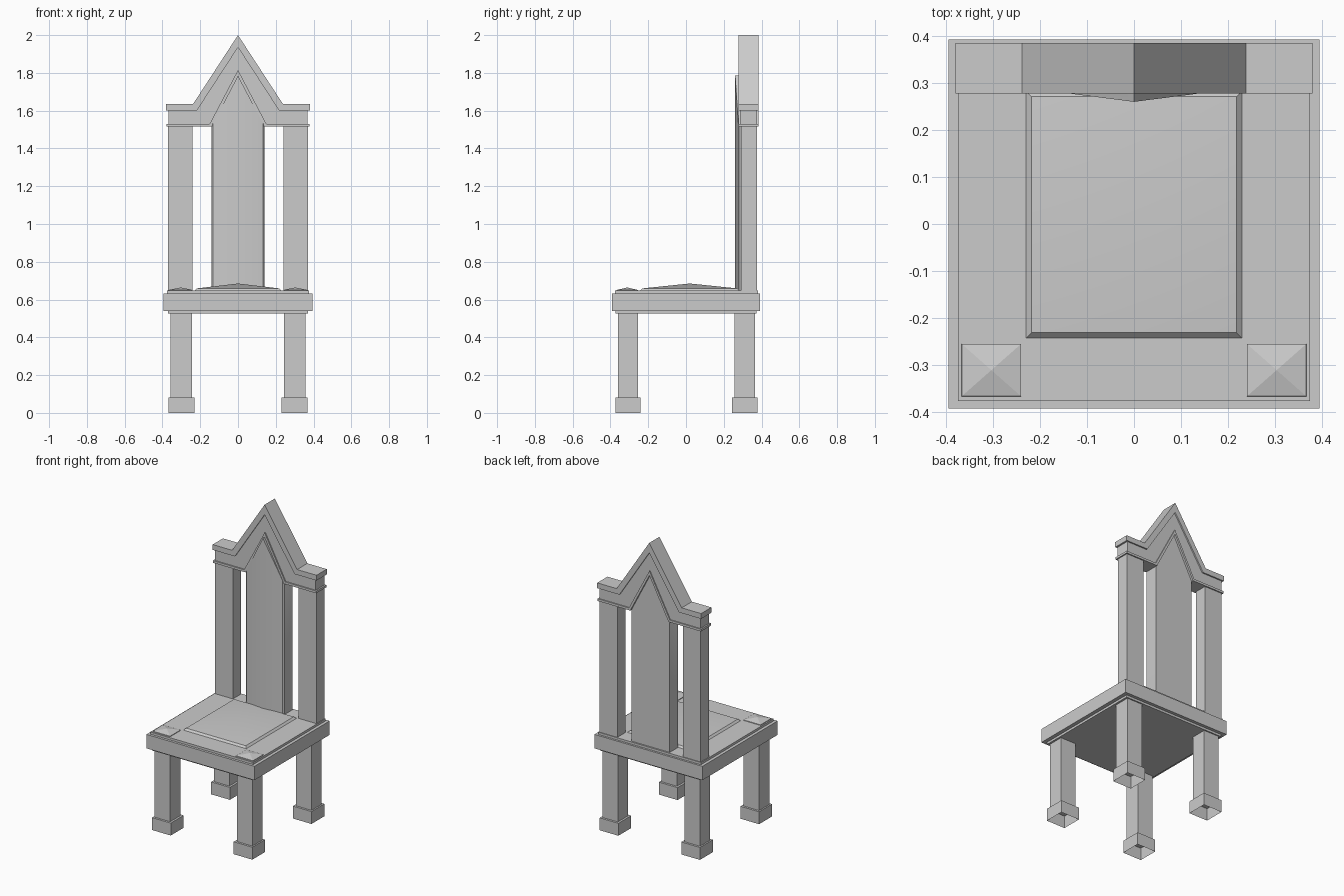
import bpy, bmesh, math

if "Cube" in bpy.data.objects:
    bpy.data.objects.remove(bpy.data.objects["Cube"])


def finish(name, bm, smooth=False):
    bmesh.ops.recalc_face_normals(bm, faces=bm.faces)
    me = bpy.data.meshes.new(name)
    bm.to_mesh(me)
    bm.free()
    ob = bpy.data.objects.new(name, me)
    bpy.context.collection.objects.link(ob)
    if smooth:
        bpy.ops.object.select_all(action='DESELECT')
        ob.select_set(True)
        bpy.context.view_layer.objects.active = ob
        bpy.ops.object.shade_smooth_by_angle(angle=math.radians(30))
    return ob


def box(name, x, y, z, open_bottom=False):
    """Box from (min, max) ranges, optionally without its bottom face."""
    bm = bmesh.new()
    lo = [bm.verts.new((a, b, z[0])) for a, b in corners(x, y)]
    hi = [bm.verts.new((a, b, z[1])) for a, b in corners(x, y)]
    for i in range(4):
        j = (i + 1) % 4
        bm.faces.new((lo[i], lo[j], hi[j], hi[i]))
    bm.faces.new(hi)
    if not open_bottom:
        bm.faces.new(lo)
    return finish(name, bm)


def corners(x, y):
    return [(x[0], y[0]), (x[1], y[0]), (x[1], y[1]), (x[0], y[1])]


def raised_pad(name, x, y, z, rim, rim_z, apex_z, smooth):
    """Rectangle with a bevelled rim rising to a shallow central apex."""
    bm = bmesh.new()
    rings = [[bm.verts.new((a, b, z)) for a, b in corners(x, y)]]
    xi, yi = (x[0] + rim, x[1] - rim), (y[0] + rim, y[1] - rim)
    rings.append([bm.verts.new((a, b, rim_z)) for a, b in corners(xi, yi)])
    apex = bm.verts.new((sum(x) / 2, sum(y) / 2, apex_z))
    for i in range(4):
        j = (i + 1) % 4
        bm.faces.new((rings[0][i], rings[0][j], rings[1][j], rings[1][i]))
        bm.faces.new((rings[1][i], rings[1][j], apex))
    bm.faces.new(rings[0])
    return finish(name, bm, smooth)


def chevron(name, top, bottom, y):
    """Gabled band: half profiles run from the outer end to the centre line."""
    pts = top + [(-a, b) for a, b in reversed(top[:-1])]
    low = bottom + [(-a, b) for a, b in reversed(bottom[:-1])]
    bm = bmesh.new()
    face = bm.faces.new([bm.verts.new((a, y[0], b)) for a, b in pts + low[::-1]])
    ext = bmesh.ops.extrude_face_region(bm, geom=[face], use_keep_orig=True)
    for v in ext['geom']:
        if isinstance(v, bmesh.types.BMVert):
            v.co.y = y[1]
    return finish(name, bm)


# Seat slab with stepped lips above and below
box("seat", (-.395, .395), (-.393, .393), (.54, .632))
box("seat_top", (-.375, .375), (-.377, .38), (.632, .647))
box("seat_underside", (-.37, .37), (-.372, .372), (.525, .54))
raised_pad("seat_cushion", (-.23, .23), (-.243, .283), .647, .012, .659, .685, True)

# Legs, open-bottomed feet, back posts and corner studs
for side, s in (("left", -1), ("right", 1)):
    def span(a, b):
        return tuple(sorted((s * a, s * b)))
    for end, yc in (("front", -.307), ("back", .311)):
        box(f"{end}_leg_{side}", span(.244, .357), (yc - .053, yc + .053), (.08, .53))
        box(f"{end}_foot_{side}", span(.23, .367), (yc - .067, yc + .067), (0, .082), True)
    box(f"back_post_{side}", span(.24, .37), (.29, .375), (.645, 1.52))
    raised_pad(f"corner_stud_{side}", span(.24, .367), (-.367, -.255), .645, .0005, .651, .664, False)

# Back panel: ridged front, gabled top
section = [(0, .26), (.133, .277), (.14, .285), (.14, .37),
           (0, .37), (-.14, .37), (-.14, .285), (-.133, .277)]
bm = bmesh.new()
lo = [bm.verts.new((x, y, .645)) for x, y in section]
hi = [bm.verts.new((x, y, 1.785 - 1.9 * abs(x))) for x, y in section]
for i in range(8):
    j = (i + 1) % 8
    bm.faces.new((lo[i], lo[j], hi[j], hi[i]))
bm.faces.new(lo)
bm.faces.new(hi[:5])
bm.faces.new(hi[4:] + hi[:1])
finish("back_panel", bm, True)

# Gabled crest in three stacked bands
crest_a = [(.378, 1.515), (.14, 1.515), (0, 1.785)]
crest_b = [(.378, 1.53), (.15, 1.53), (0, 1.815)]
crest_c = [(.38, 1.60), (.218, 1.60), (0, 1.935)]
crest_d = [(.38, 1.635), (.238, 1.635), (0, 2.0)]
chevron("crest_lower_trim", crest_b, crest_a, (.278, .383))
chevron("crest_band", [(.368, 1.60)] + crest_c[1:], [(.368, 1.53)] + crest_b[1:], (.286, .376))
chevron("crest_cap", crest_d, crest_c, (.278, .385))
